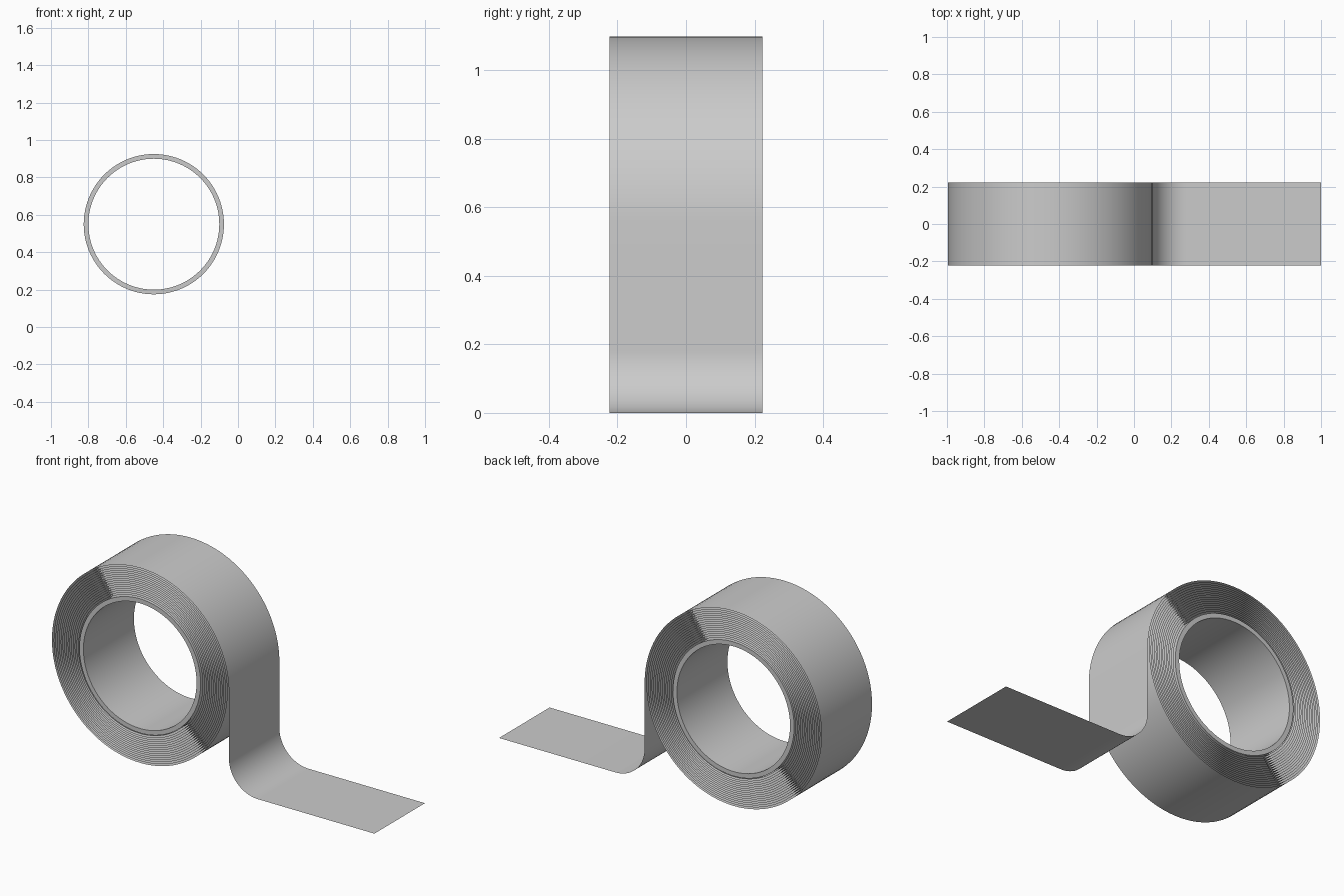
import bpy, bmesh
from math import sin, cos, pi

if "Cube" in bpy.data.objects:
    bpy.data.objects.remove(bpy.data.objects["Cube"])

CX, CZ = -0.45, 0.55      # roll centre
HALF = 0.223              # half the tape width
R_IN, R_CORE, R_OUT = 0.35, 0.375, 0.55
TURNS, SEG = 16, 96


def sweep(name, rows, closed=False):
    """Extrude a path of (x, z) points across the tape width."""
    bm = bmesh.new()
    a = [bm.verts.new((x, -HALF, z)) for x, z in rows]
    b = [bm.verts.new((x, HALF, z)) for x, z in rows]
    for i in range(len(rows) - 1):
        bm.faces.new((a[i], a[i + 1], b[i + 1], b[i]))
    return finish(name, bm)


def finish(name, bm):
    bmesh.ops.recalc_face_normals(bm, faces=bm.faces)
    me = bpy.data.meshes.new(name)
    bm.to_mesh(me)
    bm.free()
    ob = bpy.data.objects.new(name, me)
    bpy.context.collection.objects.link(ob)
    bpy.ops.object.select_all(action='DESELECT')
    ob.select_set(True)
    bpy.context.view_layer.objects.active = ob
    bpy.ops.object.shade_smooth_by_angle(angle=pi / 6)
    return ob


# Cardboard core: rectangular section spun into a ring
bm = bmesh.new()
section = [(R_IN, -HALF), (R_CORE, -HALF), (R_CORE, HALF), (R_IN, HALF)]
rings = []
for i in range(SEG):
    t = 2 * pi * i / SEG
    rings.append([bm.verts.new((CX + r * cos(t), y, CZ + r * sin(t))) for r, y in section])
for i in range(SEG):
    p, q = rings[i], rings[(i + 1) % SEG]
    for j in range(4):
        k = (j + 1) % 4
        bm.faces.new((p[j], p[k], q[k], q[j]))
finish("core", bm)

# Tape: clockwise spiral ending on the right-hand side of the roll
path = []
n = TURNS * SEG
for i in range(n + 1):
    r = R_CORE + 0.002 + (R_OUT - R_CORE - 0.002) * i / n
    t = -2 * pi * i / SEG
    path.append((CX + r * cos(t), CZ + r * sin(t)))

# Loose end: straight drop, rounded bend, flat strip on the ground
BEND = 0.18
x0 = CX + R_OUT
for i in range(25):
    t = pi + pi / 2 * i / 24
    path.append((x0 + BEND + BEND * cos(t), BEND + BEND * sin(t)))
path.append((1.0, 0.0))
sweep("tape", path)
